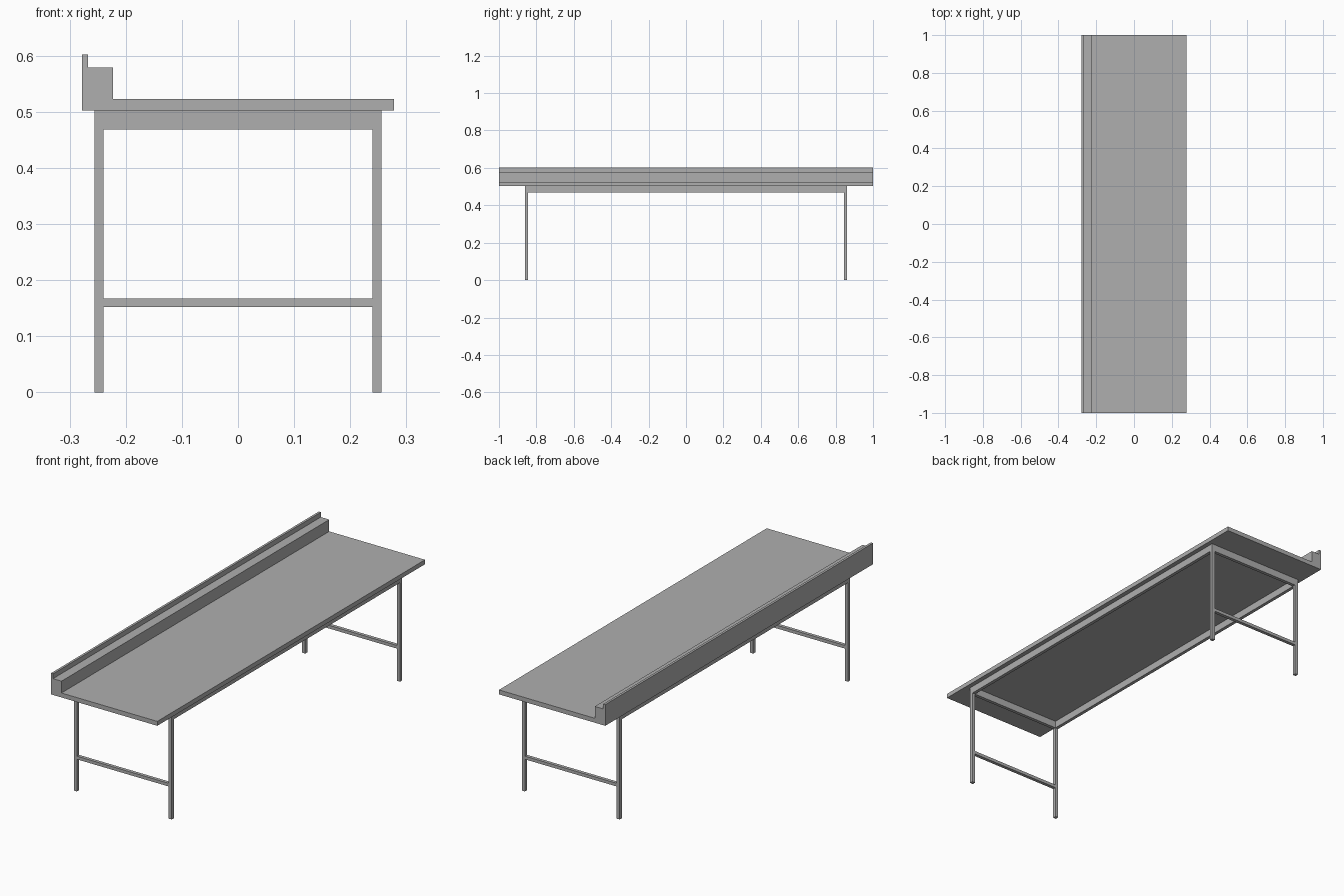
import bpy
import bmesh
from mathutils import Vector

cube = bpy.data.objects.get("Cube")
if cube:
    bpy.data.objects.remove(cube, do_unlink=True)

# Single brushed grey finish
steel = bpy.data.materials.new("grey_steel")
steel.use_nodes = True
colour = (0.43, 0.43, 0.43, 1)
steel.diffuse_color = colour
steel.node_tree.nodes["Principled BSDF"].inputs["Base Color"].default_value = colour


def finish(name, bm):
    bmesh.ops.recalc_face_normals(bm, faces=bm.faces)
    mesh = bpy.data.meshes.new(name)
    bm.to_mesh(mesh)
    bm.free()
    mesh.materials.append(steel)
    obj = bpy.data.objects.new(name, mesh)
    bpy.context.collection.objects.link(obj)
    return obj


def box(name, low, high):
    low, high = Vector(low), Vector(high)
    bm = bmesh.new()
    bmesh.ops.create_cube(bm, size=1)
    for v in bm.verts:
        v.co = (low + high) / 2 + v.co * (high - low)
    return finish(name, bm)


def extrude_profile(name, profile, y0, y1):
    bm = bmesh.new()
    face = bm.faces.new([bm.verts.new((x, y0, z)) for x, z in profile])
    grown = bmesh.ops.extrude_face_region(bm, geom=[face])["geom"]
    verts = [g for g in grown if isinstance(g, bmesh.types.BMVert)]
    bmesh.ops.translate(bm, verts=verts, vec=(0, y1 - y0, 0))
    return finish(name, bm)


# Worktop with stepped upstand along one long edge
half_width, under, top = 0.278, 0.502, 0.523
step_x, step_z, lip_x, lip_z = -0.223, 0.579, -0.267, 0.602
extrude_profile("worktop", [
    (-half_width, under), (half_width, under), (half_width, top),
    (step_x, top), (step_x, step_z), (lip_x, step_z),
    (lip_x, lip_z), (-half_width, lip_z)], -1, 1)

# Frame dimensions: outer and inner faces of the square tubes
xo, xi = 0.256, 0.240
yo, yi = 0.861, 0.845
rail_z = 0.468
brace_low, brace_high = 0.152, 0.167


def span(sign, a, b):
    return sorted((sign * a, sign * b))


for sy, end in ((-1, "front"), (1, "back")):
    y0, y1 = span(sy, yi, yo)
    # Legs
    for sx, side in ((-1, "right"), (1, "left")):
        x0, x1 = span(sx, xi, xo)
        box(f"{end}_{side}_leg", (x0, y0, 0), (x1, y1, under))
    # End rail and low brace between the legs
    box(f"{end}_rail", (-xi, y0, rail_z), (xi, y1, under))
    box(f"{end}_brace", (-xi, y0, brace_low), (xi, y1, brace_high))

# Long side rails
for sx, side in ((-1, "right"), (1, "left")):
    x0, x1 = span(sx, xi, xo)
    box(f"{side}_rail", (x0, -yi, rail_z), (x1, yi, under))
